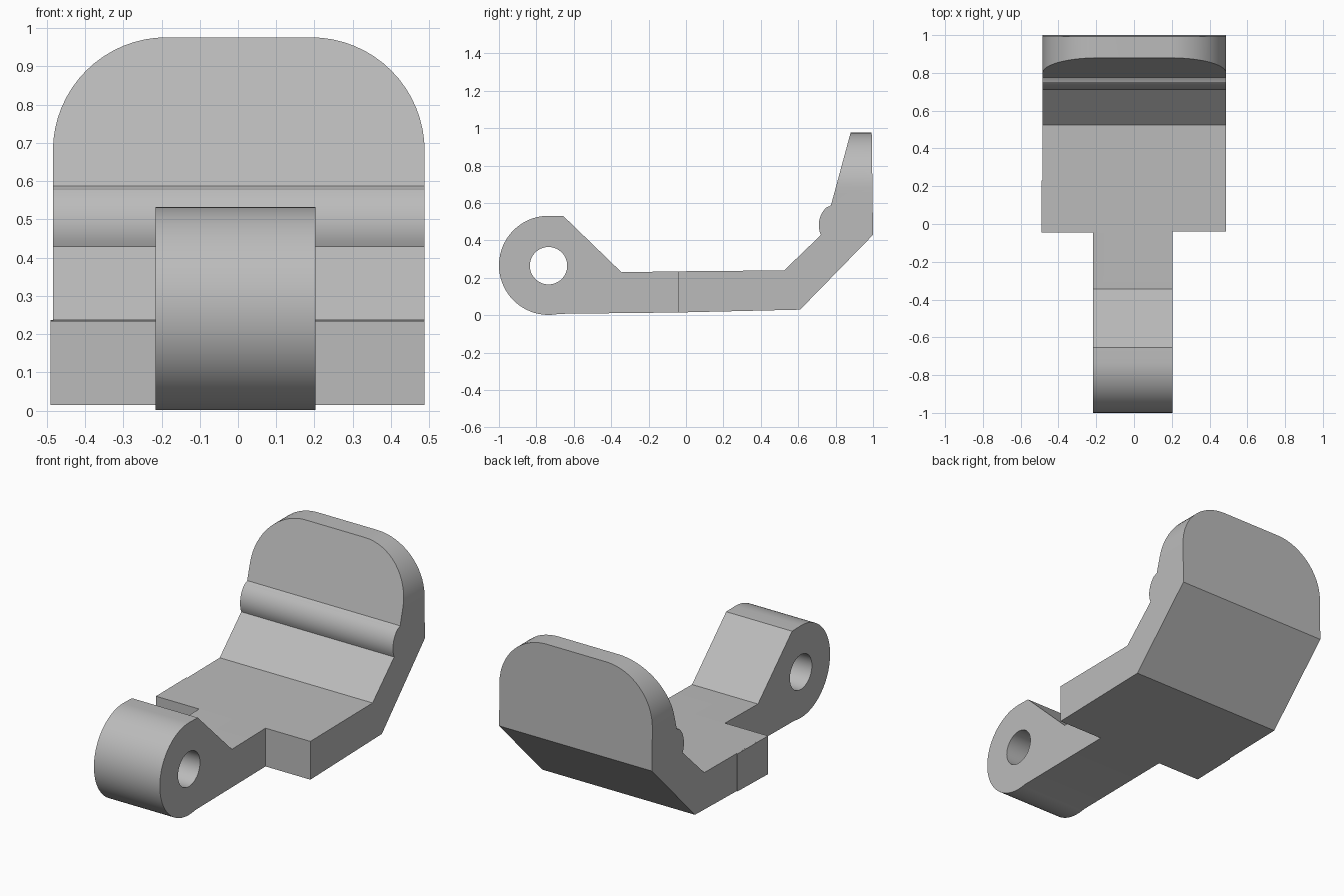
import bpy, bmesh
from math import sin, cos, radians

if "Cube" in bpy.data.objects:
    bpy.data.objects.remove(bpy.data.objects["Cube"], do_unlink=True)

grey = bpy.data.materials.new("plain grey")
grey.use_nodes = True
colour = (0.5, 0.5, 0.5, 1)
grey.diffuse_color = colour
grey.node_tree.nodes["Principled BSDF"].inputs["Base Color"].default_value = colour


def arc(cu, cv, r, start, end, steps):
    """Points on a circular arc, angles in degrees."""
    angles = [radians(start + (end - start) * i / steps) for i in range(steps + 1)]
    return [(cu + r * cos(a), cv + r * sin(a)) for a in angles]


def prism(name, outline, low, high, axis="x"):
    """Extrude a 2D outline along x (outline in y, z) or y (outline in x, z)."""
    bm = bmesh.new()
    place = (lambda u, v: (low, u, v)) if axis == "x" else (lambda u, v: (u, low, v))
    face = bm.faces.new([bm.verts.new(place(u, v)) for u, v in outline])
    ext = bmesh.ops.extrude_face_region(bm, geom=[face])
    moved = [g for g in ext["geom"] if isinstance(g, bmesh.types.BMVert)]
    step = (high - low, 0, 0) if axis == "x" else (0, high - low, 0)
    bmesh.ops.translate(bm, verts=moved, vec=step)
    bmesh.ops.recalc_face_normals(bm, faces=bm.faces[:])
    mesh = bpy.data.meshes.new(name)
    bm.to_mesh(mesh)
    bm.free()
    mesh.materials.append(grey)
    obj = bpy.data.objects.new(name, mesh)
    bpy.context.collection.objects.link(obj)
    return obj


def combine(target, tool, operation):
    """Apply a boolean and discard the tool."""
    mod = target.modifiers.new("combine", "BOOLEAN")
    mod.operation, mod.object, mod.solver = operation, tool, "EXACT"
    bpy.ops.object.select_all(action="DESELECT")
    bpy.context.view_layer.objects.active = target
    target.select_set(True)
    bpy.ops.object.modifier_apply(modifier=mod.name)
    bpy.data.objects.remove(tool, do_unlink=True)


# Wide bent plate with a rounded ridge across its inner bend
plate_profile = [(-0.04, 0.015), (0.61, 0.03), (1.0, 0.43), (0.993, 0.976),
                 (0.88, 0.976), (0.775, 0.588), (0.765, 0.582)]
plate_profile += arc(0.84, 0.482, 0.13, 133, 204, 10)
plate_profile += [(0.525, 0.24), (-0.04, 0.235)]
bracket = prism("bracket", plate_profile, -0.484, 0.488)

# Round the upper corners of the upright
outline = [(-0.6, -0.1), (0.6, -0.1), (0.6, 0.6), (0.488, 0.6)]
outline += arc(0.191, 0.679, 0.297, 0, 90, 16)
outline += arc(-0.187, 0.679, 0.297, 90, 180, 16)
outline += [(-0.484, 0.6), (-0.6, 0.6)]
combine(bracket, prism("corner_cutter", outline, -0.5, 1.5, "y"), "INTERSECT")

# Slight step on one side of the base
side_step = [(-0.045, 0.015), (0.23, 0.0215), (0.23, 0.237), (-0.045, 0.235)]
combine(bracket, prism("side_step", side_step, -0.49, -0.21), "UNION")

# Hinge arm with a rounded end and a pin hole
arm_profile = [(0.1, 0.06), (-0.04, 0.015)]
arm_profile += arc(-0.735, 0.267, 0.265, 282, 90, 40)
arm_profile += [(-0.655, 0.53), (-0.345, 0.23), (-0.04, 0.235), (0.1, 0.2)]
arm = prism("hinge_arm", arm_profile, -0.216, 0.203)
combine(arm, prism("pin_hole", arc(-0.735, 0.265, 0.1, 0, 352.5, 47), -1, 1), "DIFFERENCE")
combine(bracket, arm, "UNION")

bracket.select_set(True)
bpy.context.view_layer.objects.active = bracket
bpy.ops.object.shade_smooth_by_angle(angle=radians(25))
